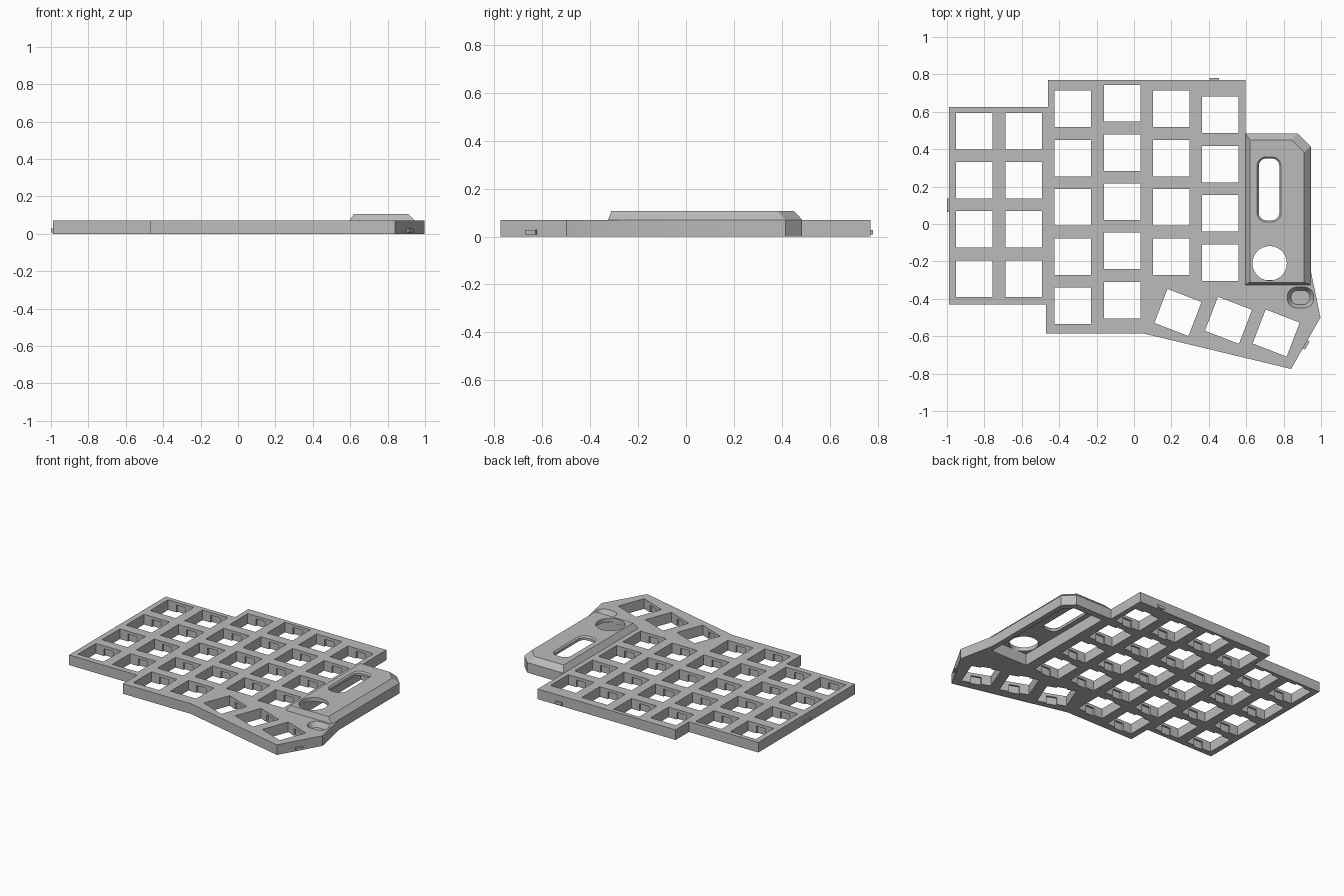
import bpy, bmesh, math
from mathutils import Matrix, Vector

if "Cube" in bpy.data.objects:
    bpy.data.objects.remove(bpy.data.objects["Cube"])

grey = bpy.data.materials.new("light grey plastic")
grey.use_nodes = True
colour = (0.5, 0.5, 0.5, 1)
grey.diffuse_color = colour
grey.node_tree.nodes["Principled BSDF"].inputs["Base Color"].default_value = colour

PLATE_TOP, BLOCK_TOP = 0.07, 0.107
PITCH, HOLE = 0.263, 0.195


def loft(bm, lower, z0, upper, z1):
    """Closed solid between two outlines with equal point counts."""
    a = [bm.verts.new((x, y, z0)) for x, y in lower]
    b = [bm.verts.new((x, y, z1)) for x, y in upper]
    bm.faces.new(a[::-1])
    bm.faces.new(b)
    for i in range(len(a)):
        j = (i + 1) % len(a)
        bm.faces.new((a[i], a[j], b[j], b[i]))


def finish(bm, name):
    bmesh.ops.recalc_face_normals(bm, faces=bm.faces[:])
    mesh = bpy.data.meshes.new(name)
    bm.to_mesh(mesh)
    bm.free()
    mesh.materials.append(grey)
    obj = bpy.data.objects.new(name, mesh)
    bpy.context.collection.objects.link(obj)
    return obj


def solids(name, *parts):
    bm = bmesh.new()
    for part in parts:
        loft(bm, *part)
    return finish(bm, name)


def cut(targets, cutter):
    cutter.hide_render = True
    for target in targets:
        mod = target.modifiers.new("cut", "BOOLEAN")
        mod.operation, mod.solver, mod.object = "DIFFERENCE", "EXACT", cutter
        bpy.context.view_layer.objects.active = target
        bpy.ops.object.modifier_apply(modifier=mod.name)
    bpy.data.objects.remove(cutter)


def rectangle(cx, cy, w, h, angle=0):
    turn = Matrix.Rotation(math.radians(angle), 2)
    return [Vector((cx, cy)) + turn @ Vector((sx * w / 2, sy * h / 2))
            for sx, sy in ((-1, -1), (1, -1), (1, 1), (-1, 1))]


def rounded(cx, cy, w, h, r, steps=6):
    points = []
    for k, (sx, sy) in enumerate(((1, 1), (-1, 1), (-1, -1), (1, -1))):
        for i in range(steps + 1):
            a = (k + i / steps) * math.pi / 2
            points.append((cx + sx * (w / 2 - r) + r * math.cos(a),
                           cy + sy * (h / 2 - r) + r * math.sin(a)))
    return points


# Main plate
left_side = [(-0.99, -0.43), (-0.47, -0.43), (-0.47, -0.585), (0.05, -0.585)]
right_side = [(0.84, -0.775), (0.997, -0.5), (0.945, -0.25), (0.945, 0.415), (0.875, 0.485)]
back_side = [(0.595, 0.485), (0.595, 0.77), (-0.46, 0.77), (-0.46, 0.625), (-0.99, 0.625)]
outline = left_side + right_side + back_side
plate = solids("key_plate", (outline, 0, outline, PLATE_TOP))

# Raised controller cover with sloped sides
base = [(0.595, -0.325), (0.945, -0.325), (0.945, 0.415), (0.875, 0.485), (0.595, 0.485)]
top = [(0.62, -0.312), (0.91, -0.312), (0.91, 0.383), (0.843, 0.45), (0.62, 0.45)]
cover = solids("controller_cover", (base, PLATE_TOP, top, BLOCK_TOP))

# Key positions: staggered columns, then the angled thumb keys
columns = [(0.497, 4), (0.497, 4), (0.615, 5), (0.645, 5), (0.615, 4), (0.583, 4)]
keys = [(-0.853 + c * PITCH, y - r * PITCH, 0)
        for c, (y, rows) in enumerate(columns) for r in range(rows)]
keys += [(0.235, -0.473, -21), (0.505, -0.515, -21), (0.76, -0.583, -21)]

# Key openings, then clip notches under the top lip
holes = [rectangle(x, y, HOLE, HOLE, a) for x, y, a in keys]
cut([plate], solids("hole_cutter", *[(h, -0.1, h, 0.2) for h in holes]))
notches = [rectangle(x, y, 0.07, HOLE + 0.024, a) for x, y, a in keys]
cut([plate], solids("notch_cutter", *[(n, -0.1, n, 0.05) for n in notches]))

# Hollow under the cover
hollow = [(0.63, -0.3), (0.91, -0.3), (0.91, 0.39), (0.86, 0.44), (0.63, 0.44)]
cut([plate, cover], solids("hollow_cutter", (hollow, -0.1, hollow, 0.08)))

# Screen slot with a chamfered rim, and round knob opening
slot = rounded(0.722, 0.185, 0.11, 0.33, 0.04)
rim = rounded(0.722, 0.185, 0.13, 0.35, 0.05)
knob = rounded(0.725, -0.21, 0.184, 0.184, 0.0919, 10)
cut([cover], solids("opening_cutter", (slot, 0, slot, 0.2), (knob, 0, knob, 0.2)))
cut([cover], solids("rim_cutter", (slot, BLOCK_TOP - 0.01, rim, BLOCK_TOP + 0.001)))

# Dished recess beside the thumb keys
outer = rounded(0.89, -0.393, 0.142, 0.112, 0.05)
inner = rounded(0.89, -0.393, 0.1, 0.075, 0.034)
cut([plate], solids("recess_cutter", (inner, 0.035, outer, PLATE_TOP + 0.001)))

# Small latch tabs on the outer walls
for name, x, y, angle, length in (("left_latch", -0.99, 0.1, 90, 0.07),
                                  ("back_latch", 0.43, 0.77, 0, 0.05),
                                  ("thumb_latch", 0.918, -0.645, 60, 0.05)):
    tab = rectangle(x, y, length, 0.02, angle)
    solids(name, (tab, 0.008, tab, 0.028))

# Smooth the round openings while keeping edges crisp
for obj in (plate, cover):
    bpy.ops.object.select_all(action="DESELECT")
    obj.select_set(True)
    bpy.context.view_layer.objects.active = obj
    bpy.ops.object.shade_smooth_by_angle(angle=math.radians(25))
